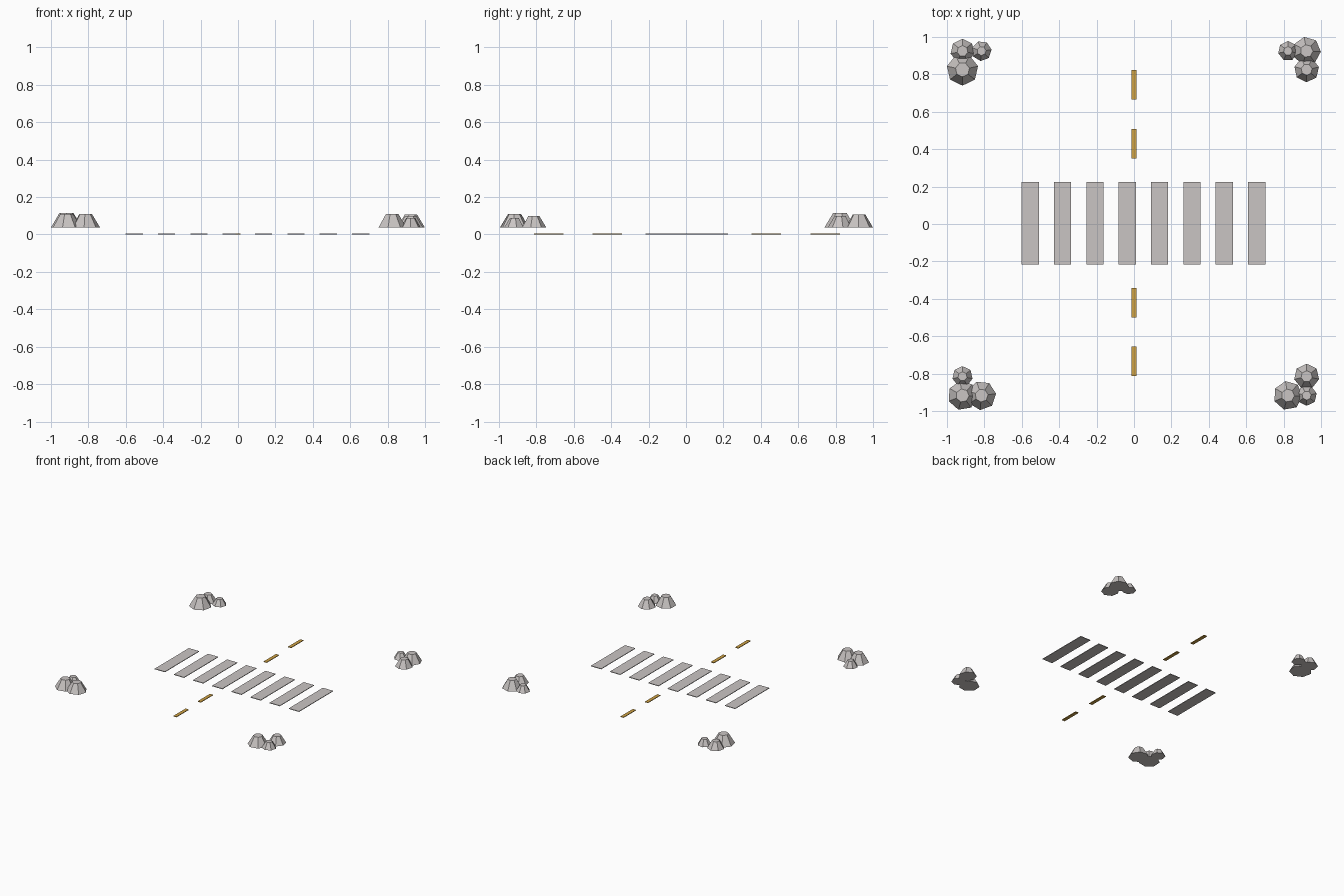
import bpy
import math

cube = bpy.data.objects.get("Cube")
if cube:
    bpy.data.objects.remove(cube, do_unlink=True)


def make_material(name, colour):
    mat = bpy.data.materials.new(name)
    mat.use_nodes = True
    mat.diffuse_color = colour
    mat.node_tree.nodes["Principled BSDF"].inputs["Base Color"].default_value = colour
    return mat


grey = make_material("pale_warm_grey", (0.59, 0.56, 0.55, 1))
yellow = make_material("road_yellow", (0.62, 0.36, 0.06, 1))


def finish(name, mat):
    obj = bpy.context.object
    obj.name = name
    obj.data.materials.append(mat)
    return obj


def road_marking(name, x, y, width, length, mat):
    thickness = 0.005
    bpy.ops.mesh.primitive_cube_add(size=1, location=(x, y, thickness / 2))
    bpy.context.object.scale = (width, length, thickness)
    bpy.ops.object.transform_apply(location=False, rotation=False, scale=True)
    finish(name, mat)


def rock(name, x, y, radius, turn):
    # Seven-sided tapered stone with a flat cap
    height = radius * 0.92
    bpy.ops.mesh.primitive_cone_add(
        vertices=7, radius1=radius, radius2=radius * 0.45, depth=height,
        location=(x, y, 0.037 + height / 2), rotation=(0, 0, math.radians(turn)))
    finish(name, grey)


# Crossing stripes
for i in range(8):
    road_marking(f"crossing_stripe_{i + 1}", -0.555 + i * 0.173, 0.004, 0.092, 0.44, grey)

# Centre line dashes
for i, y in enumerate((-0.735, -0.42, 0.43, 0.745)):
    road_marking(f"centre_dash_{i + 1}", 0, y, 0.028, 0.158, yellow)

# Corner rock clusters: x, y, radius, turn
clusters = {
    "back_right": [(-0.917, 0.925, 0.065, 0), (-0.815, 0.925, 0.054, 20), (-0.917, 0.825, 0.085, 180)],
    "back_left": [(0.923, 0.925, 0.076, 10), (0.823, 0.925, 0.053, 0), (0.923, 0.825, 0.067, 25)],
    "front_right": [(-0.917, -0.917, 0.079, 10), (-0.815, -0.917, 0.078, 20), (-0.917, -0.815, 0.055, 0)],
    "front_left": [(0.823, -0.917, 0.078, 10), (0.923, -0.917, 0.055, 25), (0.923, -0.815, 0.068, 0)],
}
for corner, rocks in clusters.items():
    for i, (x, y, radius, turn) in enumerate(rocks):
        rock(f"{corner}_rock_{i + 1}", x, y, radius, turn)
